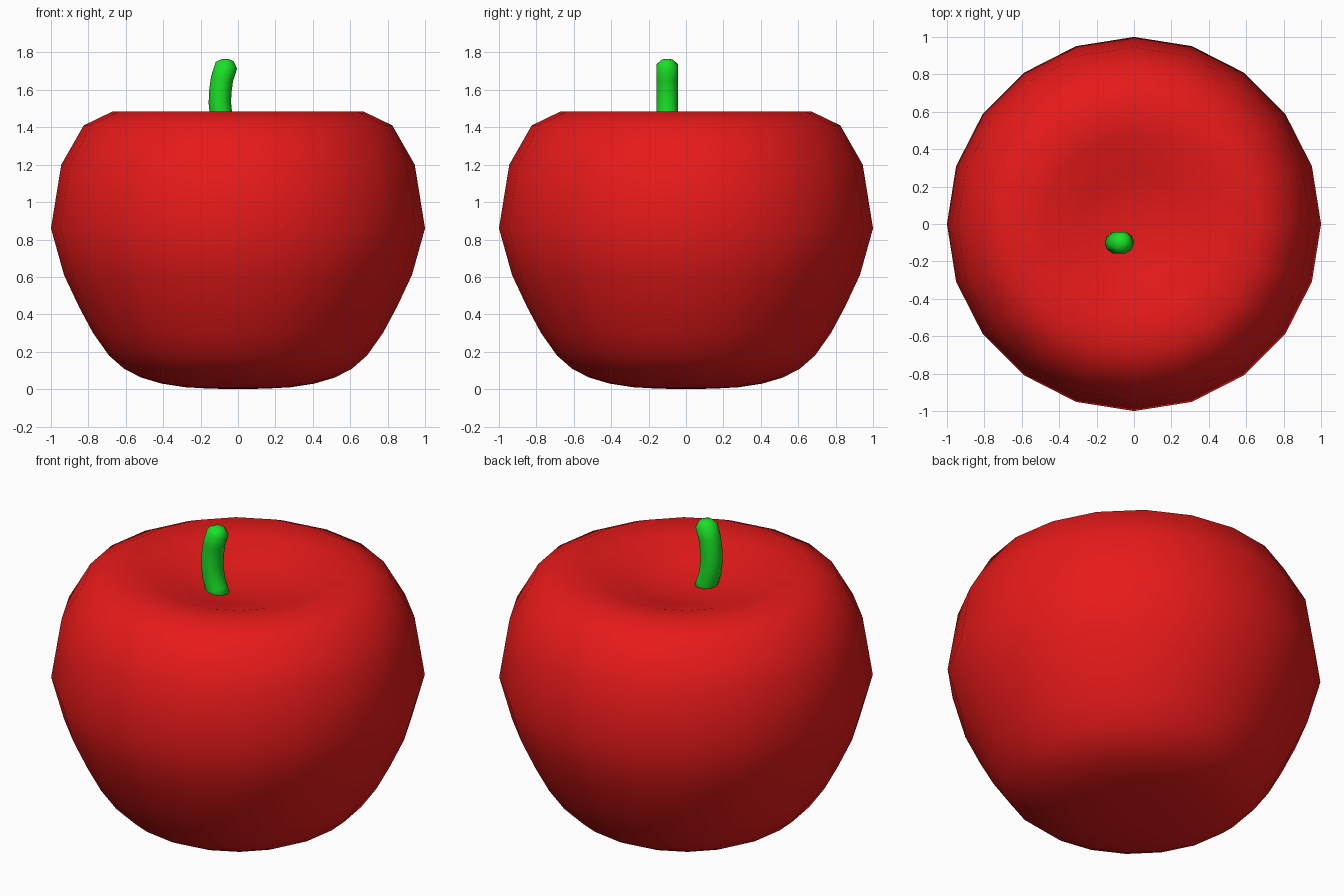
import bpy, bmesh
from math import sin, cos, pi, atan2

if "Cube" in bpy.data.objects:
    bpy.data.objects.remove(bpy.data.objects["Cube"])


def material(name, rgb):
    m = bpy.data.materials.new(name)
    m.diffuse_color = (*rgb, 1)
    m.use_nodes = True
    m.node_tree.nodes["Principled BSDF"].inputs["Base Color"].default_value = m.diffuse_color
    return m


def tube(name, rings, sides, mat):
    """Skin rings given as (x, y, z, radius, tilt); radius 0 is a pole."""
    bm = bmesh.new()
    loops = []
    for x, y, z, r, tilt in rings:
        n = sides if r else 1
        loops.append([bm.verts.new((x + r * cos(2 * pi * i / n) * cos(tilt),
                                    y + r * sin(2 * pi * i / n),
                                    z - r * cos(2 * pi * i / n) * sin(tilt)))
                      for i in range(n)])
    for a, b in zip(loops, loops[1:]):
        for i in range(sides):
            j = (i + 1) % sides
            if len(a) == 1:
                bm.faces.new((a[0], b[j], b[i]))
            elif len(b) == 1:
                bm.faces.new((a[i], a[j], b[0]))
            else:
                bm.faces.new((a[i], a[j], b[j], b[i]))
    for f in bm.faces:
        f.smooth = True
    bmesh.ops.recalc_face_normals(bm, faces=bm.faces)
    me = bpy.data.meshes.new(name)
    bm.to_mesh(me)
    bm.free()
    me.materials.append(mat)
    ob = bpy.data.objects.new(name, me)
    bpy.context.collection.objects.link(ob)
    return ob


# Fruit body: turned profile with a dented top
profile = [(0, 0), (.15, .003), (.28, .01), (.41, .03), (.52, .063),
           (.61, .11), (.69, .18), (.775, .3), (.85, .44), (.93, .61),
           (1, .86), (.945, 1.2), (.825, 1.41), (.67, 1.485),
           (.48, 1.47), (.28, 1.41), (.14, 1.382), (0, 1.375)]
tube("apple_body", [(0, 0, z, r, 0) for r, z in profile], 20,
     material("red_skin", (.8, .01, .01)))

# Stem: curved tube with a rounded tip
path = [(-.05, 1.34), (-.07, 1.4), (-.09, 1.46), (-.097, 1.53),
        (-.095, 1.59), (-.085, 1.66), (-.062, 1.732)]
rings = [(path[0][0], -.1, path[0][1], 0, 0)]
for i, (x, z) in enumerate(path):
    a, b = path[max(i - 1, 0)], path[min(i + 1, len(path) - 1)]
    rings.append((x, -.1, z, .06, atan2(b[0] - a[0], b[1] - a[1])))
rings += [(-.054, -.1, 1.759, .032, .2), (-.052, -.1, 1.766, 0, 0)]
tube("stem", rings, 10, material("green_stem", (.01, .75, .02)))
